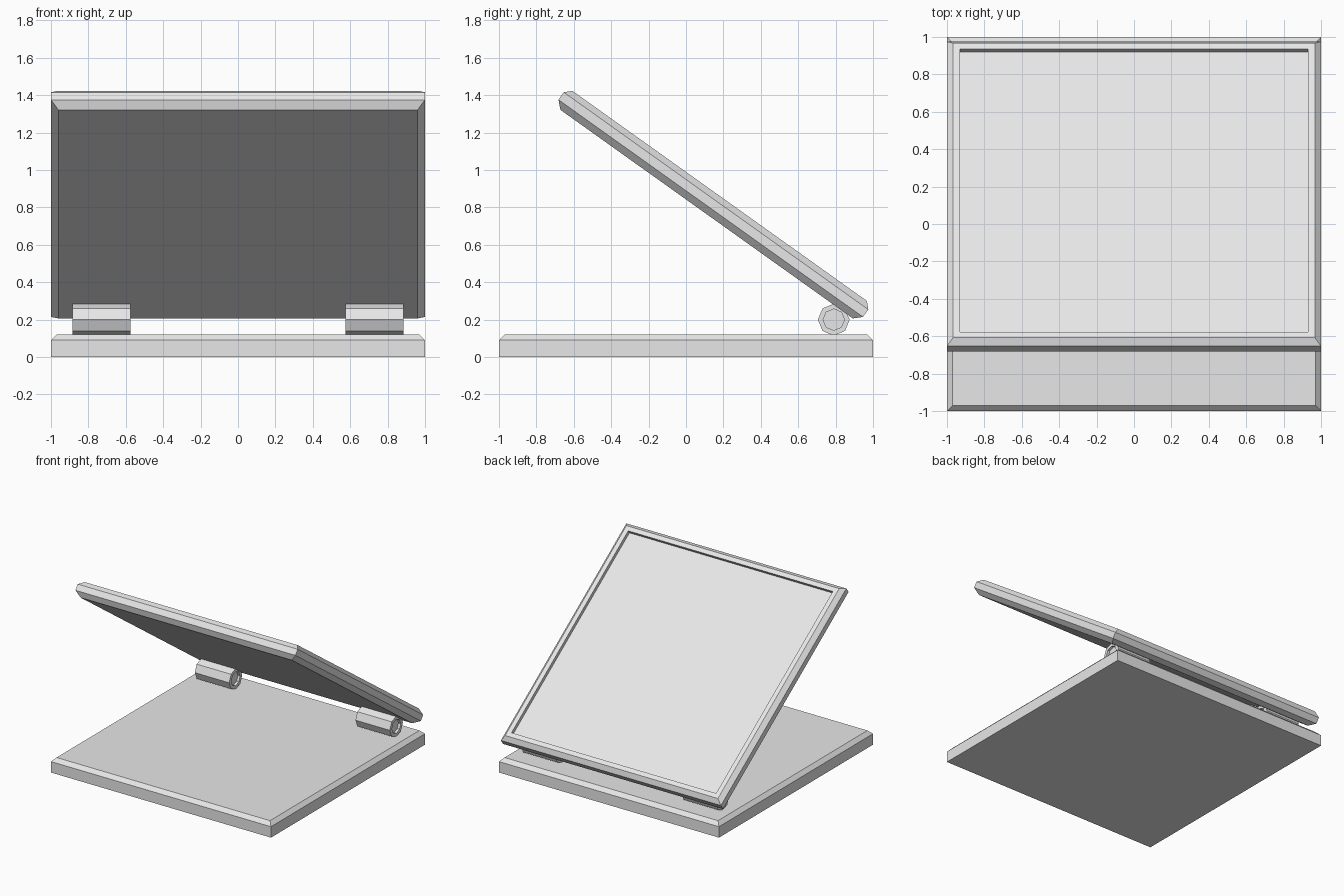
import bpy, bmesh
from math import radians, cos, sin, pi

cube = bpy.data.objects.get("Cube")
if cube:
    bpy.data.objects.remove(cube, do_unlink=True)

# Single plain grey
GREY = (0.8, 0.8, 0.8, 1)
grey = bpy.data.materials.new("light_grey")
grey.use_nodes = True
grey.diffuse_color = GREY
grey.node_tree.nodes["Principled BSDF"].inputs["Base Color"].default_value = GREY


def loft(name, rings):
    """Join rings of points with quads and cap both ends, flat shaded."""
    bm = bmesh.new()
    loops = [[bm.verts.new(p) for p in ring] for ring in rings]
    count = len(loops[0])
    for low, high in zip(loops, loops[1:]):
        for i in range(count):
            j = (i + 1) % count
            bm.faces.new((low[i], low[j], high[j], high[i]))
    bm.faces.new(loops[0][::-1])
    bm.faces.new(loops[-1])
    bmesh.ops.recalc_face_normals(bm, faces=bm.faces)
    mesh = bpy.data.meshes.new(name)
    bm.to_mesh(mesh)
    bm.free()
    mesh.materials.append(grey)
    obj = bpy.data.objects.new(name, mesh)
    bpy.context.collection.objects.link(obj)
    return obj


def slab(name, steps):
    """Square slab of half width 1; steps are (edge inset, height)."""
    corners = ((-1, -1), (1, -1), (1, 1), (-1, 1))
    return loft(name, [[(x * (1 - inset), y * (1 - inset), z) for x, y in corners]
                       for inset, z in steps])


def barrel(name, x_mid):
    """Eight-sided hinge barrel along x with a hollow in each end."""
    half, radius, bore, depth = 0.156, 0.085, 0.057, 0.02
    steps = [(depth - half, bore), (-half, bore), (-half, radius),
             (half, radius), (half, bore), (half - depth, bore)]
    obj = loft(name, [[(x, r * cos(k * pi / 4), r * sin(k * pi / 4)) for k in range(8)]
                      for x, r in steps])
    obj.location = (x_mid, 0.79, 0.2)


# Base plate with chamfered top edge
slab("base_plate", [(0, 0), (0, 0.09), (0.03, 0.12)])

# Tilted lid: chamfered on both sides, with a sunken panel on its upper face
lid = slab("lid_panel", [(0.04, -0.06), (0, -0.022), (0, 0.027),
                         (0.033, 0.06), (0.07, 0.06), (0.07, 0.032)])
lid.location = (0, 0.145, 0.813)
lid.rotation_euler.x = radians(-35.5)

# Hinge pair
for side, sign in (("left", 1), ("right", -1)):
    barrel(side + "_hinge", sign * 0.73)
